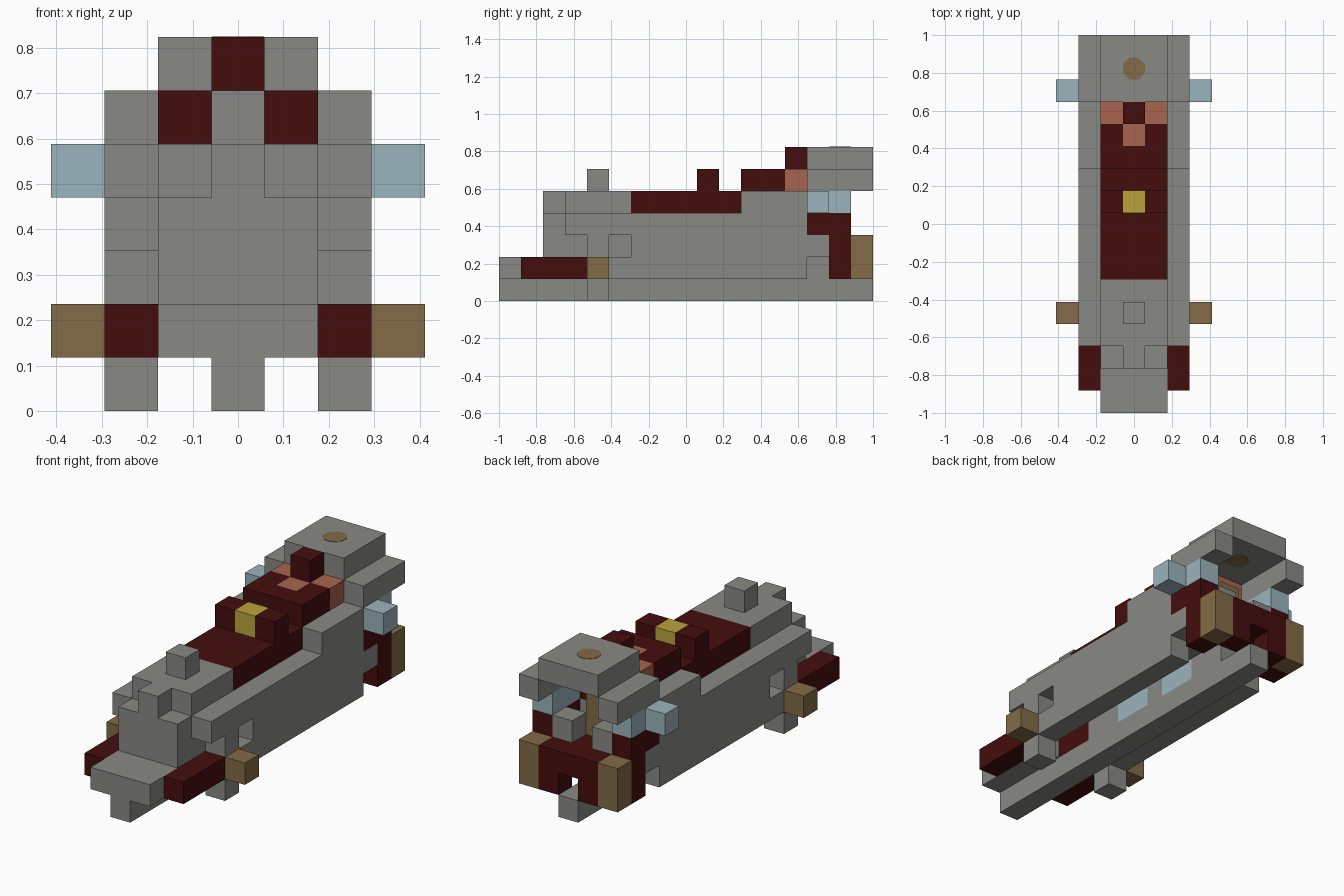
import bpy
import bmesh
from mathutils import Matrix, Vector

cube = bpy.data.objects.get("Cube")
if cube:
    bpy.data.objects.remove(cube, do_unlink=True)

U = 2 / 17  # edge of one building block


def material(name, r, g, b):
    m = bpy.data.materials.new(name)
    m.use_nodes = True
    m.diffuse_color = (r, g, b, 1)
    m.node_tree.nodes["Principled BSDF"].inputs["Base Color"].default_value = (r, g, b, 1)
    return m


GREY = material("hull grey", .25, .25, .235)
RED = material("dark red", .06, .004, .004)
TAN = material("tan brown", .227, .147, .061)
BLUE = material("pale blue", .328, .462, .503)
SKIN = material("salmon", .392, .127, .076)
YELLOW = material("yellow", .491, .371, .048)


def finish(name, bm, mat):
    mesh = bpy.data.meshes.new(name)
    bm.to_mesh(mesh)
    bm.free()
    mesh.materials.append(mat)
    ob = bpy.data.objects.new(name, mesh)
    bpy.context.collection.objects.link(ob)
    return ob


def block(name, mat, x, y, z, mirror=False):
    """Box over inclusive block ranges: x from the middle, y from the front, z from the ground."""
    lo = Vector((x[0] - .5, y[0] - 8.5, z[0])) * U
    hi = Vector((x[-1] + .5, y[-1] - 7.5, z[-1] + 1)) * U
    bm = bmesh.new()
    bmesh.ops.create_cube(bm, size=1, matrix=Matrix.Translation((lo + hi) / 2)
                          @ Matrix.Diagonal((*(hi - lo), 1)))
    ob = finish(name, bm, mat)
    if mirror:
        ob.modifiers.new("Mirror", 'MIRROR')
    return ob


MID, WIDE, ONE, TWO, THREE = (0,), (-1, 1), (1,), (2,), (3,)

# Keel, feet and nose
block("keel", GREY, MID, (0, 16), (0,))
block("foot", GREY, TWO, (4,), (0,), True)
block("nose", GREY, WIDE, (0, 3), (1,))
block("front_fender", RED, TWO, (1, 3), (1,), True)
block("front_lamp", TAN, THREE, (4,), (1,), True)

# Spine above the keel, with coloured panels
for i, (mat, a, b) in enumerate([(RED, 4, 5), (GREY, 6, 7), (BLUE, 8, 9),
                                 (GREY, 10, 10), (BLUE, 11, 12), (GREY, 13, 14)]):
    block(f"spine_panel_{i}", mat, MID, (a, b), (1,))

# Main hull and hood
block("hull_core", GREY, WIDE, (2, 13), (2, 3))
block("hood", GREY, WIDE, (3, 5), (4,))
block("hood_front", GREY, MID, (2,), (4,))
block("hood_knob", GREY, MID, (4,), (5,))

# Side walls with a small recess behind the front lamps
block("wall_bottom", GREY, TWO, (4, 13), (1,), True)
block("wall_post", GREY, TWO, (4,), (2,), True)
block("wall_middle", GREY, TWO, (6, 14), (2,), True)
block("wall_top", GREY, TWO, (3, 13), (3,), True)
block("wall_shoulder", GREY, TWO, (11, 13), (4,), True)

# Red deck and control bar
block("deck", RED, WIDE, (6, 13), (4,))
block("control_bar_end", RED, ONE, (9,), (5,), True)
block("control_panel", YELLOW, MID, (9,), (5,))

# Seated rider
block("rider_leg", RED, ONE, (11, 12), (5,), True)
block("rider_lap", RED, MID, (11,), (5,))
block("rider_hands", SKIN, MID, (12,), (5,))
block("rider_chest", SKIN, WIDE, (13,), (5,))
block("rider_head", RED, MID, (13,), (6,))

# Stern
block("stern_floor", RED, WIDE, (14, 15), (2,))
block("stern_side_low", RED, TWO, (15,), (1, 2), True)
block("stern_side_high", RED, TWO, (14, 15), (3,), True)
block("stern_panel", RED, WIDE, (16,), (2,))
block("stern_panel_leg", RED, ONE, (16,), (1,), True)
block("stern_post", TAN, TWO, (16,), (1, 2), True)
block("stern_box", GREY, ONE, (15,), (3,), True)
block("stern_seat", TAN, MID, (14,), (3, 4))
block("side_window", BLUE, (2, 3), (14,), (4,), True)
block("rear_window", BLUE, TWO, (15,), (4,), True)

# Roof with side eaves and a round hatch plate above and below
block("roof", GREY, WIDE, (14, 16), (6,))
block("roof_eave", GREY, TWO, (14, 16), (5,), True)
for name, level in (("hatch_top", 7), ("hatch_underside", 6)):
    bm = bmesh.new()
    spot = Matrix.Translation((0, 7 * U, level * U)) @ Matrix.Rotation(.3927, 4, 'Z')
    bmesh.ops.create_cone(bm, cap_ends=True, segments=8, radius1=.062, radius2=.062,
                          depth=.004, matrix=spot)
    finish(name, bm, TAN)
